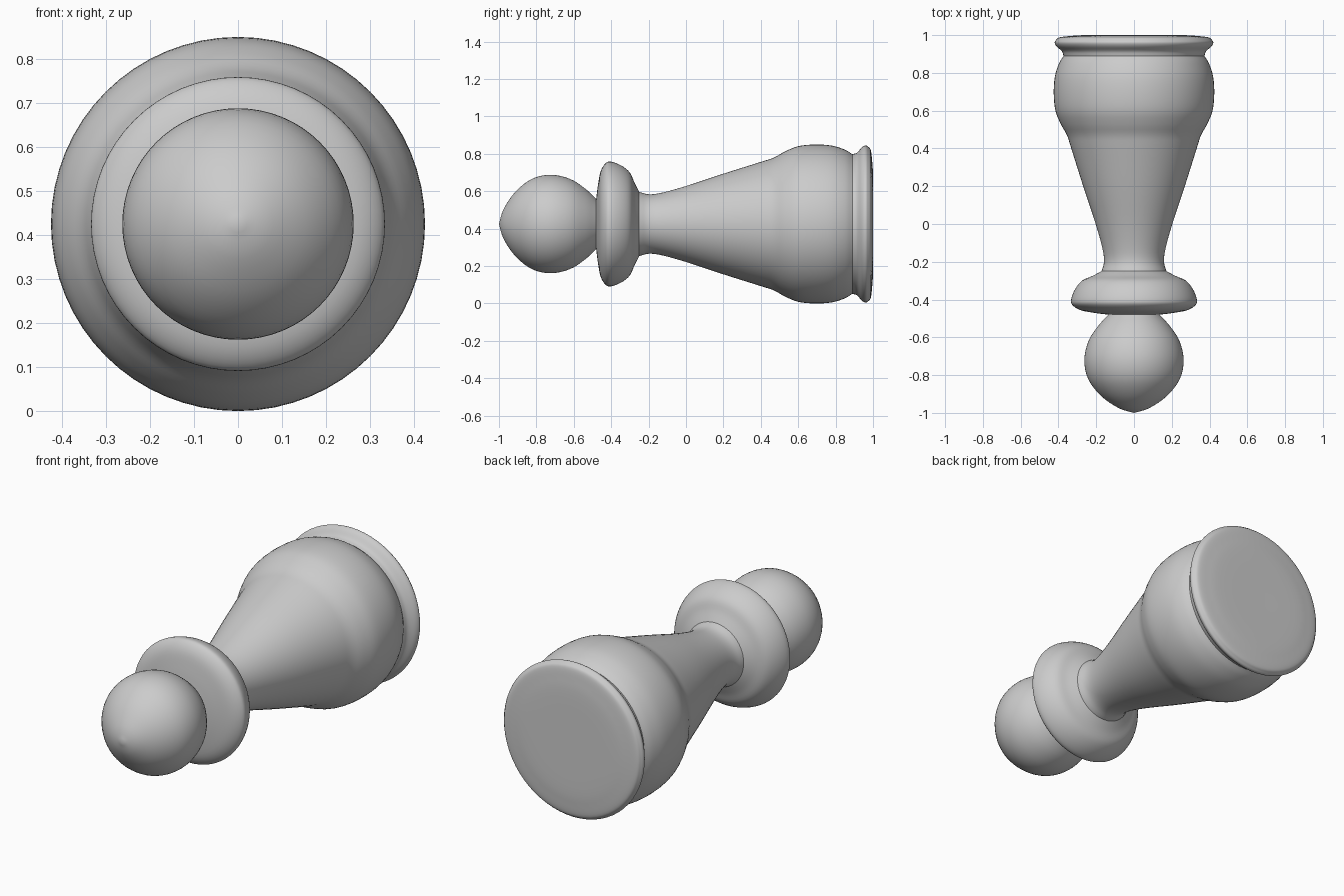
import bpy
import bmesh
from math import tau, radians
from mathutils import Vector

AXIS_Z = 0.425
SEGMENTS = 64
STEPS = 4

if "Cube" in bpy.data.objects:
    bpy.data.objects.remove(bpy.data.objects["Cube"], do_unlink=True)


def smooth_curve(points):
    """Catmull-Rom curve through (y, radius) points."""
    p = [Vector(q) for q in points]
    p = [2 * p[0] - p[1]] + p + [2 * p[-1] - p[-2]]
    curve = []
    for a, b, c, d in zip(p, p[1:], p[2:], p[3:]):
        for i in range(STEPS):
            t = i / STEPS
            curve.append(0.5 * (2 * b + (c - a) * t
                                + (2 * a - 5 * b + 4 * c - d) * t ** 2
                                + (3 * b - a - 3 * c + d) * t ** 3))
    return curve + [p[-2]]


def turn(name, points):
    """Lathe a profile around the lengthwise y axis."""
    bm = bmesh.new()
    verts = [bm.verts.new((0, y, max(r, 0))) for y, r in smooth_curve(points)]
    edges = [bm.edges.new(pair) for pair in zip(verts, verts[1:])]
    bmesh.ops.spin(bm, geom=verts + edges, cent=(0, 0, 0), axis=(0, 1, 0),
                   angle=tau, steps=SEGMENTS, use_duplicate=False)
    bmesh.ops.remove_doubles(bm, verts=bm.verts, dist=0.0005)
    bm.normal_update()
    outward = 0
    for f in bm.faces:
        c = f.calc_center_median()
        outward += f.normal.dot(Vector((c.x, 0, c.z))) * f.calc_area()
    if outward < 0:
        bmesh.ops.reverse_faces(bm, faces=bm.faces)
    mesh = bpy.data.meshes.new(name)
    bm.to_mesh(mesh)
    bm.free()
    obj = bpy.data.objects.new(name, mesh)
    obj.location.z = AXIS_Z
    bpy.context.collection.objects.link(obj)
    bpy.ops.object.select_all(action="DESELECT")
    obj.select_set(True)
    bpy.context.view_layer.objects.active = obj
    bpy.ops.object.shade_smooth_by_angle(angle=radians(40))
    return obj


# Rounded head with a slightly pointed tip
turn("head", [(-1, 0), (-0.975, 0.08), (-0.91, 0.175), (-0.82, 0.243),
              (-0.72, 0.263), (-0.62, 0.241), (-0.54, 0.19), (-0.48, 0.135)])

# Flared collar below the head
turn("collar", [(-0.48, 0.135), (-0.472, 0.2), (-0.457, 0.28), (-0.43, 0.325),
                (-0.4, 0.333), (-0.345, 0.312), (-0.3, 0.275),
                (-0.275, 0.22), (-0.25, 0.172)])

# Tapered stem swelling into the bulb
turn("stem", [(-0.25, 0.172), (-0.2, 0.159), (-0.13, 0.167), (0, 0.203),
              (0.2, 0.269), (0.4, 0.332), (0.47, 0.355), (0.53, 0.388),
              (0.6, 0.416), (0.69, 0.425), (0.78, 0.419), (0.85, 0.397),
              (0.89, 0.373)])

# Flared foot with a nearly flat underside
turn("foot", [(0.89, 0.373), (0.915, 0.382), (0.94, 0.41), (0.96, 0.42),
              (0.975, 0.412), (0.988, 0.395), (0.995, 0.34), (1, 0.25), (1, 0)])
